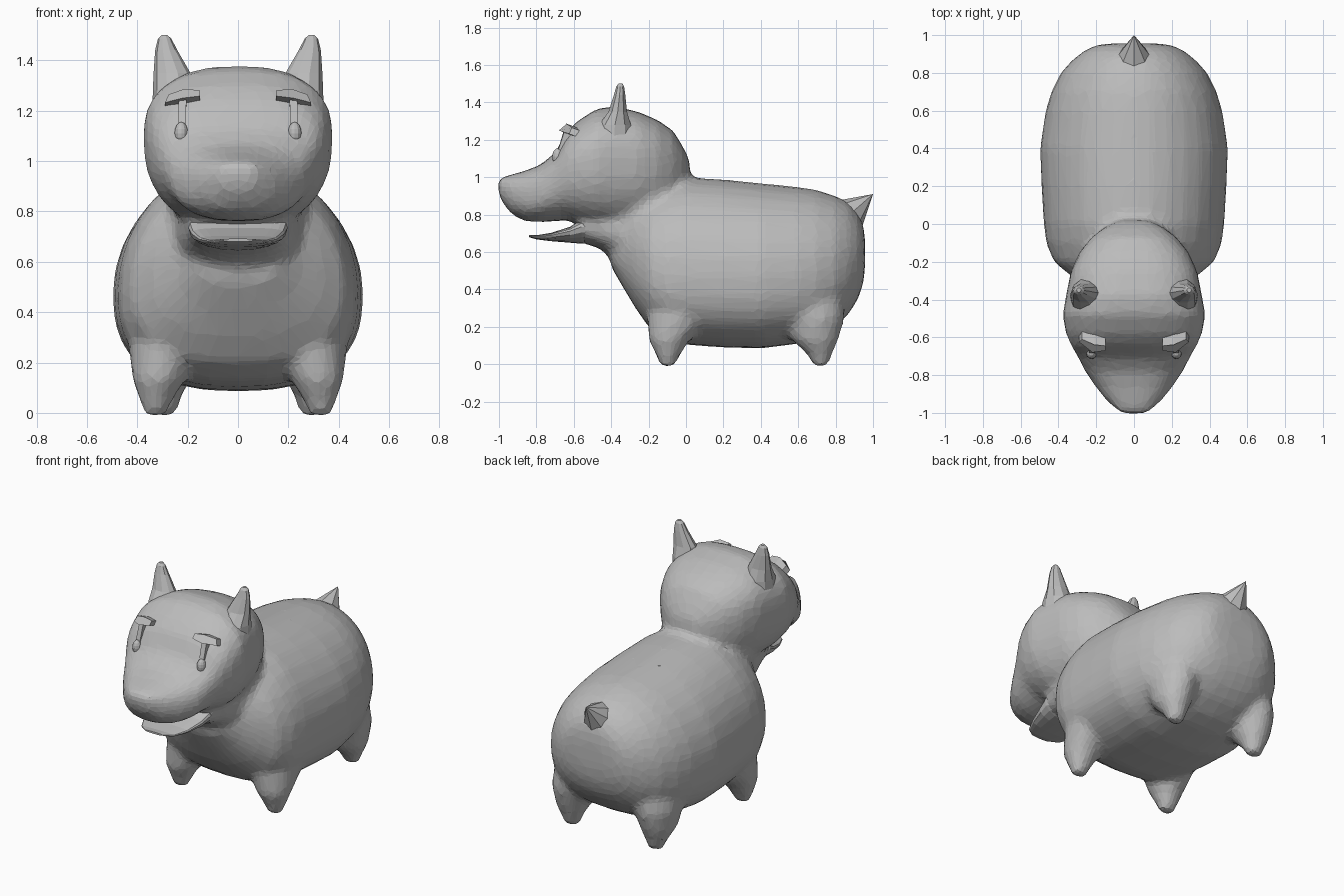
import bpy, bmesh, math
from mathutils import Vector

grey = bpy.data.materials.new("plain grey")
grey.diffuse_color = (0.5, 0.5, 0.5, 1)


def finish(name, bm):
    bmesh.ops.recalc_face_normals(bm, faces=bm.faces)
    me = bpy.data.meshes.new(name)
    bm.to_mesh(me)
    bm.free()
    me.materials.append(grey)
    ob = bpy.data.objects.new(name, me)
    bpy.context.collection.objects.link(ob)
    return ob


def loft(bm, rings):
    """Skin a list of equal-length point rings and cap both ends."""
    rows = [[bm.verts.new(p) for p in r] for r in rings]
    n = len(rows[0])
    for a, b in zip(rows, rows[1:]):
        for i in range(n):
            j = (i + 1) % n
            bm.faces.new((a[i], a[j], b[j], b[i]))
    bm.faces.new(rows[0])
    bm.faces.new(rows[-1])


def section(y, w, top, bot, mid, up, low, n=32):
    """Superellipse ring across y, with its own shape above and below mid."""
    pts = []
    for i in range(n):
        t = 2 * math.pi * i / n
        c, s = math.cos(t), math.sin(t)
        e = up if s >= 0 else low
        h = top - mid if s >= 0 else mid - bot
        pts.append((math.copysign(w * abs(c) ** (2 / e), c), y,
                    mid + math.copysign(h * abs(s) ** (2 / e), s)))
    return pts


def disc(z, cx, cy, rx, ry, n=16, side=1):
    """Level ellipse; side -1 mirrors it in x."""
    return [(side * (cx + rx * math.cos(2 * math.pi * i / n)),
             cy + ry * math.sin(2 * math.pi * i / n), z) for i in range(n)]


# Body, neck, throat, head and legs, fused into one skin
bm = bmesh.new()
trunk = [(-.40, .16, .74, .52, .62), (-.33, .25, .84, .40, .60),
         (-.27, .34, .90, .30, .55), (-.20, .425, .94, .20, .50),
         (-.10, .465, .98, .13, .47), (0, .478, 1.0, .105, .47),
         (.20, .49, .988, .09, .47), (.40, .498, .968, .085, .47),
         (.60, .468, .948, .11, .48), (.70, .438, .932, .14, .49),
         (.80, .388, .90, .20, .51), (.87, .325, .865, .27, .53),
         (.92, .26, .81, .35, .56), (.947, .20, .75, .43, .58),
         (.957, .11, .67, .51, .59)]
loft(bm, [section(*r, 2.0, 2.5) for r in trunk])

neck = [(.50, 0, -.20, .25, .18), (.62, 0, -.22, .26, .22),
        (.75, 0, -.23, .27, .24), (.90, 0, -.22, .28, .23),
        (1.05, 0, -.20, .26, .19)]
loft(bm, [disc(*r, n=24) for r in neck])

throat = [(-.57, .19, .80, .652, .73), (-.48, .21, .82, .627, .73),
          (-.40, .235, .85, .58, .73), (-.25, .26, .90, .50, .70)]
loft(bm, [section(*r, 3.0, 2.3) for r in throat])

head = [(.02, .08, 1.09, .98, 1.03), (-.02, .16, 1.17, .90, 1.04),
        (-.07, .225, 1.25, .82, 1.05), (-.15, .29, 1.305, .78, 1.08),
        (-.25, .335, 1.348, .74, 1.10), (-.38, .36, 1.38, .72, 1.10),
        (-.48, .379, 1.365, .73, 1.10), (-.58, .36, 1.30, .75, 1.08),
        (-.64, .335, 1.24, .77, 1.06), (-.70, .30, 1.13, .765, 1.0),
        (-.78, .26, 1.065, .76, .92), (-.86, .205, 1.035, .765, .90),
        (-.93, .15, 1.015, .80, .92), (-.985, .09, 1.0, .87, .95),
        (-1.005, .06, .995, .93, .96)]
loft(bm, [section(*r, 2.5, 2.4) for r in head])

front_leg = [(-.012, .33, -.10, .045, .038), (.05, .325, -.095, .066, .066),
             (.13, .315, -.09, .105, .11), (.25, .29, -.03, .145, .18),
             (.42, .26, .06, .16, .22)]
rear_leg = [(-.012, .29, .72, .045, .038), (.05, .295, .715, .066, .066),
            (.13, .295, .69, .105, .125), (.25, .285, .68, .135, .17),
            (.42, .25, .64, .15, .20)]
for side in (1, -1):
    for leg in (front_leg, rear_leg):
        loft(bm, [disc(*r, side=side) for r in leg])

body = finish("body_head_and_legs", bm)
m = body.modifiers.new("fuse", "REMESH")
m.mode = "VOXEL"
m.voxel_size = 0.024
m = body.modifiers.new("soften", "SMOOTH")
m.factor = 0.5
m.iterations = 6
m = body.modifiers.new("facets", "DECIMATE")
m.ratio = 0.2

# Lower jaw, hanging open below the muzzle
bm = bmesh.new()
jaw = [(-.84, .06, .692, .68, .686), (-.80, .115, .69, .668, .682),
       (-.72, .155, .703, .658, .69), (-.62, .185, .735, .65, .712),
       (-.56, .197, .775, .645, .735), (-.50, .19, .78, .65, .73)]
loft(bm, [section(*r, 3.0, 2.2, 20) for r in jaw])
finish("lower_jaw", bm)

# Tail stub
bm = bmesh.new()
base, tip = Vector((0, .885, .81)), Vector((0, 1.0, .91))
axis = (tip - base).normalized()
bmesh.ops.create_cone(bm, cap_ends=True, segments=8, radius1=.09, radius2=0,
                      depth=(tip - base).length)
bmesh.ops.rotate(bm, verts=bm.verts, cent=(0, 0, 0),
                 matrix=Vector((0, 0, 1)).rotation_difference(axis).to_matrix())
bmesh.ops.translate(bm, verts=bm.verts, vec=(base + tip) / 2)
finish("tail", bm)

ear = [(1.20, .255, -.385, .085, .10), (1.28, .255, -.38, .083, .09),
       (1.35, .262, -.365, .073, .052), (1.44, .285, -.355, .044, .032),
       (1.485, .291, -.352, .027, .022), (1.50, .292, -.35, .012, .012)]
brow = [(.15, -.67, 1.258), (.15, -.645, 1.28), (.21, -.64, 1.287),
        (.275, -.61, 1.265), (.29, -.625, 1.232), (.22, -.68, 1.25)]
ridge = [(.205, -.655, 1.245), (.235, -.65, 1.245),
         (.238, -.692, 1.12), (.208, -.692, 1.12)]
for side, label in ((1, "left"), (-1, "right")):
    # Pointed ear
    bm = bmesh.new()
    loft(bm, [disc(*r, n=10, side=side) for r in ear])
    finish(label + "_ear", bm)

    # Eye bead
    bm = bmesh.new()
    bmesh.ops.create_uvsphere(bm, u_segments=12, v_segments=8, radius=1)
    bmesh.ops.scale(bm, verts=bm.verts, vec=(.027, .03, .045))
    bmesh.ops.translate(bm, verts=bm.verts, vec=(side * .225, -.685, 1.11))
    finish(label + "_eye", bm)

    # Brow ledge and the narrow ridge running down to the eye
    for part, shape in (("_brow", brow), ("_eye_ridge", ridge)):
        bm = bmesh.new()
        loft(bm, [[(side * x, y, z) for x, y, z in shape],
                  [(side * x, y + .08, z - .03) for x, y, z in shape]])
        finish(label + part, bm)
